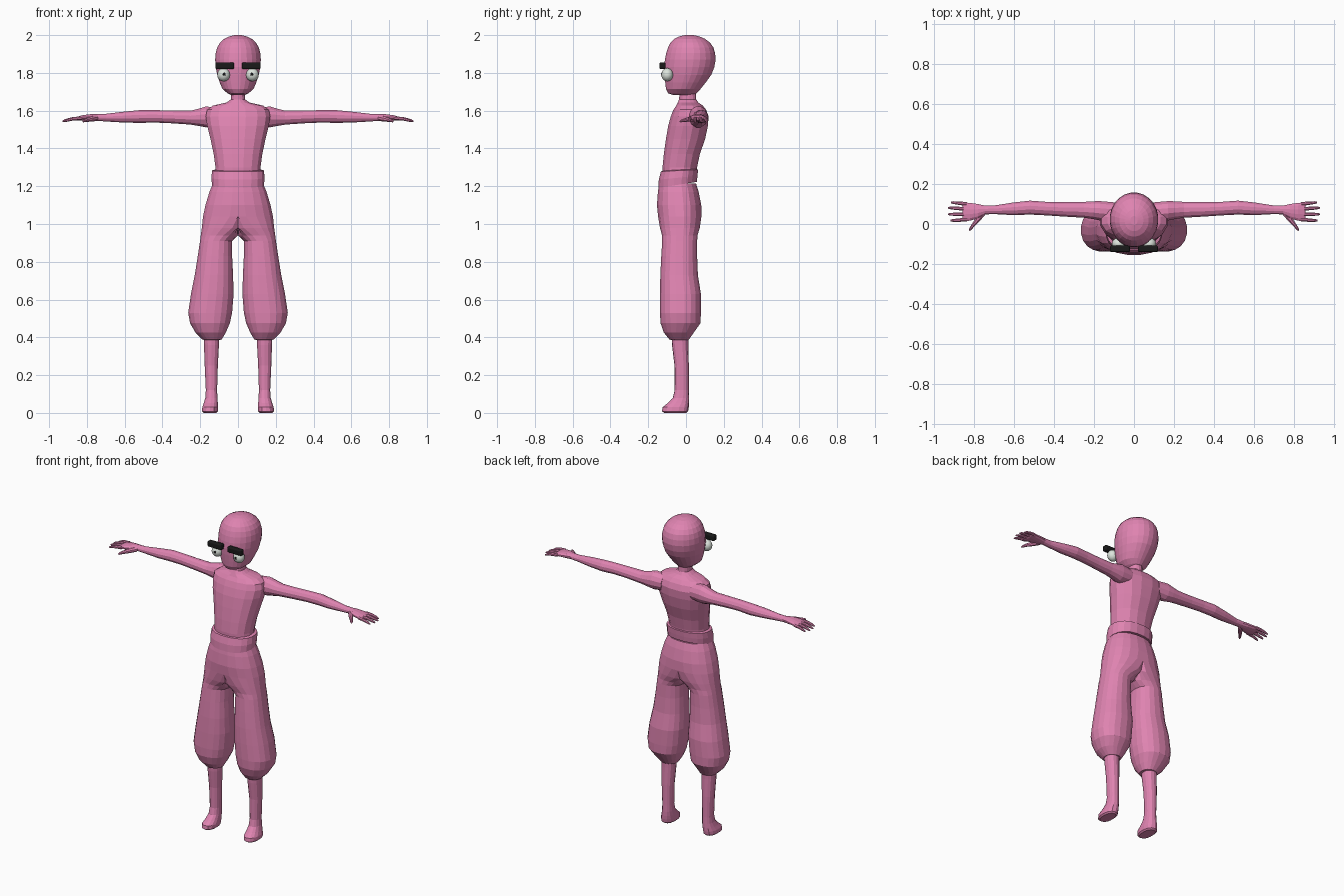
import bpy, bmesh, math
from mathutils import Vector


def material(name, rgb):
    m = bpy.data.materials.new(name)
    m.diffuse_color = (*rgb, 1)
    return m


PINK = material("pink", (0.74, 0.23, 0.44))
WHITE = material("eye_white", (0.72, 0.78, 0.72))
BLACK = material("black", (0.01, 0.01, 0.01))


def ring(c, u, v, n, p=1.0):
    """Superellipse ring about c spanned by half-axes u and v (p < 1 is boxier)."""
    c, u, v = Vector(c), Vector(u), Vector(v)
    pts = []
    for i in range(n):
        a = 2 * math.pi * (i + 0.5) / n
        k, s = math.cos(a), math.sin(a)
        pts.append(c + u * math.copysign(abs(k) ** p, k) + v * math.copysign(abs(s) ** p, s))
    return pts


def level(z, x0, x1, y0, y1, n=16, p=0.88, tilt=0.0):
    """Horizontal ring given by its extents; tilt raises the back."""
    ry = (y1 - y0) / 2
    return ring(((x0 + x1) / 2, (y0 + y1) / 2, z), ((x1 - x0) / 2, 0, 0), (0, ry, tilt), n, p)


def across(x, y, z, ry, rz, n=12):
    return ring((x, y, z), (0, ry, 0), (0, 0, rz), n)


def build(name, lofts, mat=PINK, mirror=False, clamp=False):
    """Skin every list of rings into one object."""
    bm = bmesh.new()
    for rings in lofts:
        loops = []
        for r in rings:
            loops.append([bm.verts.new((max(q.x, 0) if clamp else q.x, q.y, q.z)) for q in r])
        n = len(loops[0])
        for a, b in zip(loops, loops[1:]):
            for i in range(n):
                j = (i + 1) % n
                bm.faces.new((a[i], a[j], b[j], b[i]))
        bm.faces.new(loops[0][::-1])
        bm.faces.new(loops[-1])
    bmesh.ops.recalc_face_normals(bm, faces=bm.faces)
    if clamp:  # open the mid plane so the halves join
        flat = [f for f in bm.faces if all(v.co.x < 1e-5 for v in f.verts)]
        bmesh.ops.delete(bm, geom=flat, context='FACES')
    me = bpy.data.meshes.new(name)
    bm.to_mesh(me)
    bm.free()
    ob = bpy.data.objects.new(name, me)
    bpy.context.collection.objects.link(ob)
    return finish(ob, name, mat, mirror)


def finish(ob, name, mat, mirror):
    ob.name = name
    ob.data.materials.append(mat)
    if mirror:
        m = ob.modifiers.new("mirror", 'MIRROR')
        m.use_axis[0] = True
        m.merge_threshold = 0.0005
    return ob


# Head: egg shaped, bulging to the back
head = [(1.684, .04, -.07, .045), (1.692, .056, -.095, .057), (1.715, .083, -.107, .078),
        (1.75, .098, -.111, .106), (1.79, .111, -.115, .135), (1.83, .119, -.117, .151),
        (1.87, .122, -.113, .158), (1.905, .119, -.106, .155), (1.935, .111, -.096, .146),
        (1.96, .096, -.083, .128), (1.98, .074, -.063, .102), (1.993, .047, -.036, .072),
        (2.0, .018, -.006, .04)]
build("head", [[level(z, -x, x, a, b, 24, 1.0) for z, x, a, b in head]])

# Torso with neck
torso = [(1.25, .125, -.125, .055), (1.30, .121, -.126, .06), (1.37, .131, -.119, .075),
         (1.45, .148, -.108, .103), (1.52, .166, -.096, .118), (1.57, .174, -.082, .121),
         (1.605, .166, -.068, .108), (1.627, .135, -.053, .09), (1.643, .062, -.045, .066),
         (1.66, .038, -.037, .055), (1.71, .037, -.035, .052)]
build("torso", [[level(z, -x, x, a, b) for z, x, a, b in torso]])

# Waist sash, lower at the front
sash = [(1.208, .130, -.140, .05, .016), (1.207, .139, -.148, .058, .016),
        (1.245, .142, -.145, .062, .01), (1.283, .139, -.134, .065, .005),
        (1.287, .121, -.122, .055, .005)]
build("sash", [[level(z, -x, x, a, b, 20, .88, t) for z, x, a, b, t in sash]])

# Baggy trousers: half shape closed by the mirror
trousers = [(1.215, -.134, .134, -.143, .054), (1.17, -.153, .153, -.15, .068),
            (1.10, -.174, .174, -.155, .082), (1.04, -.170, .187, -.149, .083),
            (.98, -.08, .193, -.139, .074), (.94, -.005, .198, -.128, .062),
            (.91, .03, .202, -.127, .06), (.83, .03, .214, -.132, .06),
            (.73, .025, .23, -.137, .064), (.63, .022, .25, -.139, .08),
            (.53, .03, .265, -.139, .08), (.475, .042, .255, -.136, .078),
            (.425, .064, .226, -.118, .042), (.388, .086, .188, -.088, .016),
            (.386, .1, .178, -.075, .01)]
build("trousers", [[level(*r, n=20) for r in trousers]], mirror=True, clamp=True)

# Lower legs and feet
leg = [(.43, .098, .184, -.078, .012), (.36, .100, .181, -.074, .012),
       (.25, .106, .177, -.061, .015), (.12, .110, .171, -.06, .015),
       (.08, .108, .174, -.07, .016), (.052, .106, .182, -.096, .016),
       (.03, .104, .19, -.124, .015), (.008, .106, .191, -.127, .011),
       (0, .115, .182, -.115, .002)]
build("legs", [[level(*r, n=14) for r in leg]], mirror=True)

# Arms with hands, fingers and thumbs
arm = [(.10, .06, 1.567, .05, .05), (.17, .066, 1.567, .05, .057), (.205, .069, 1.565, .046, .048),
       (.25, .071, 1.563, .041, .038), (.35, .073, 1.567, .037, .035), (.44, .077, 1.57, .035, .034),
       (.52, .082, 1.569, .036, .035), (.60, .076, 1.566, .033, .03), (.70, .071, 1.563, .022, .021),
       (.745, .07, 1.564, .023, .018), (.78, .064, 1.564, .037, .018), (.82, .061, 1.562, .046, .015),
       (.85, .061, 1.558, .048, .011), (.858, .061, 1.557, .044, .006)]
parts = [[across(*r) for r in arm]]
for y0, y1, tip in ((.1, .108, .915), (.075, .081, .93), (.048, .049, .93), (.022, .017, .918)):
    finger = []
    for t, r in ((0, .0105), (.45, .0095), (.85, .0075), (1, .004)):
        finger.append(across(.835 + (tip - .835) * t, y0 + (y1 - y0) * t,
                             1.56 - .016 * t * t, r, r, 8))
    parts.append(finger)
thumb = [(.755, .055, 1.56, .016), (.782, .02, 1.555, .014), (.803, -.005, 1.55, .010),
         (.818, -.026, 1.545, .007), (.822, -.033, 1.543, .003)]
parts.append([ring((x, y, z), (r * .85, r * .5, 0), (0, 0, r), 8) for x, y, z, r in thumb])
build("arms", parts, mirror=True)


# Eyes and pupils
def ball(name, loc, scale, mat):
    bpy.ops.mesh.primitive_uv_sphere_add(segments=20, ring_count=12, radius=1)
    ob = bpy.context.object
    for v in ob.data.vertices:
        v.co = Vector(a * b for a, b in zip(v.co, scale)) + Vector(loc)
    bpy.ops.object.shade_smooth()
    finish(ob, name, mat, True)


ball("eyes", (.076, -.099, 1.79), (.034, .031, .035), WHITE)
ball("pupils", (.073, -.129, 1.793), (.008, .003, .008), BLACK)

# Eyebrows: rounded bars
bpy.ops.mesh.primitive_cube_add(size=2)
brow = bpy.context.object
for v in brow.data.vertices:
    v.co = Vector((.07 + v.co.x * .05, -.124 + v.co.y * .016, 1.838 + v.co.z * .018))
bev = brow.modifiers.new("bevel", 'BEVEL')
bev.width, bev.segments = .008, 3
finish(brow, "eyebrows", BLACK, True)
